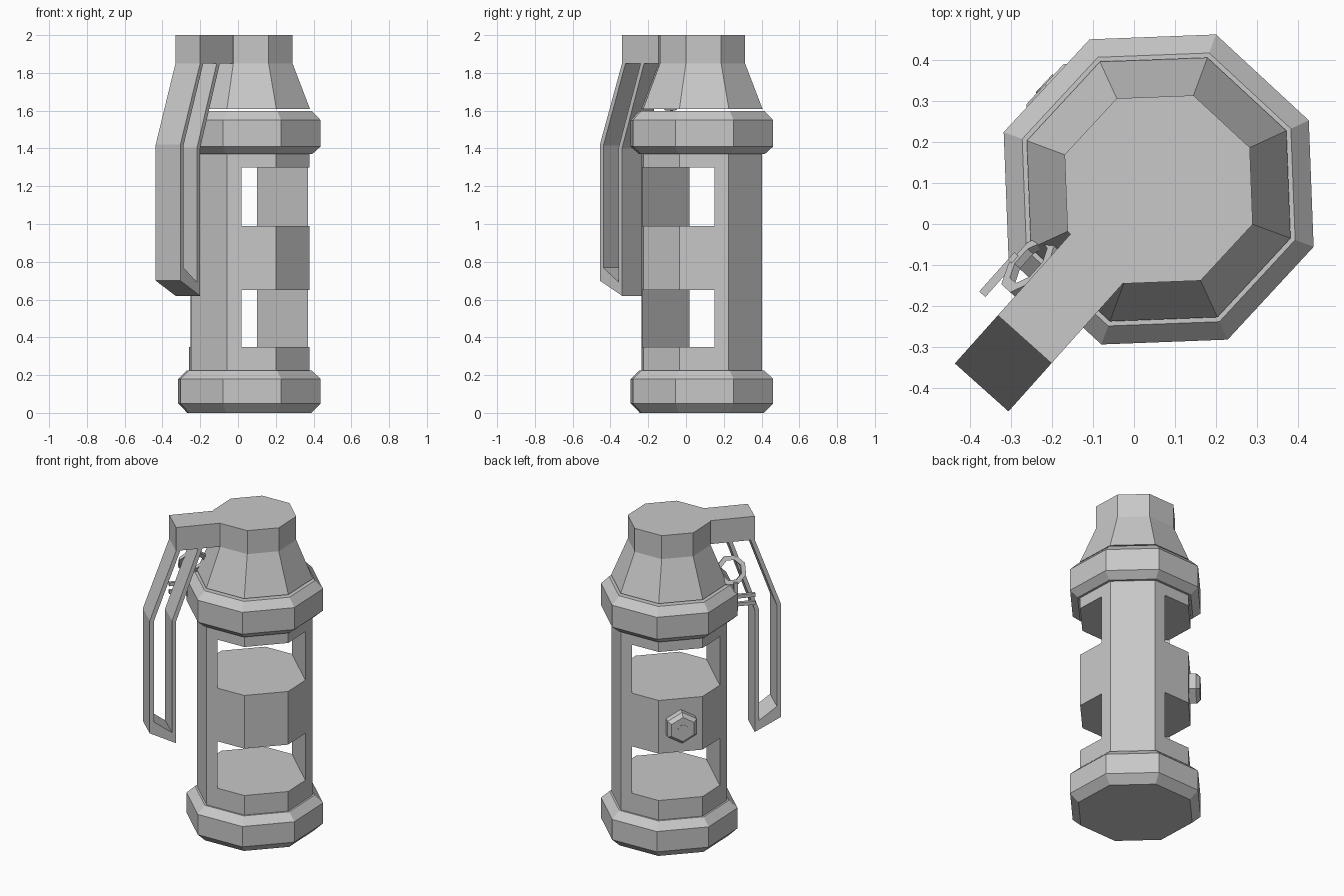
import bpy, bmesh
from math import cos, sin, pi, radians
from mathutils import Matrix

if "Cube" in bpy.data.objects:
    bpy.data.objects.remove(bpy.data.objects["Cube"], do_unlink=True)

GREY = (0.58, 0.58, 0.58, 1)
metal = bpy.data.materials.new("plain_grey")
metal.use_nodes = True
metal.diffuse_color = GREY
metal.node_tree.nodes["Principled BSDF"].inputs["Base Color"].default_value = GREY

# Axis of the canister, and the turned frames of body and lever
AXIS = Matrix.Translation((0.06, 0.084, 0))
BODY = AXIS @ Matrix.Rotation(radians(47.2), 4, 'Z')
LEVER = AXIS @ Matrix.Rotation(radians(48.2), 4, 'Z')


def finish(name, bm, matrix):
    bmesh.ops.recalc_face_normals(bm, faces=bm.faces)
    mesh = bpy.data.meshes.new(name)
    bm.to_mesh(mesh)
    bm.free()
    mesh.transform(matrix)
    mesh.materials.append(metal)
    obj = bpy.data.objects.new(name, mesh)
    bpy.context.collection.objects.link(obj)
    return obj


def lathe(name, profile, sides, phase, matrix):
    """Faceted solid through (radius, height) pairs, capped at both ends."""
    bm = bmesh.new()
    rings = [[bm.verts.new((r * cos(phase + 2 * pi * k / sides),
                            r * sin(phase + 2 * pi * k / sides), z))
              for k in range(sides)] for r, z in profile]
    for a, b in zip(rings, rings[1:]):
        for k in range(sides):
            n = (k + 1) % sides
            bm.faces.new((a[k], a[n], b[n], b[k]))
    bm.faces.new(rings[0][::-1])
    bm.faces.new(rings[-1])
    return finish(name, bm, matrix)


def octagon(name, profile):
    return lathe(name, profile, 8, pi / 8, BODY)


def box(name, low, high, matrix):
    bm = bmesh.new()
    bmesh.ops.create_cube(bm, size=1)
    for v in bm.verts:
        v.co = [l + (h - l) * (c + 0.5) for l, h, c in zip(low, high, v.co)]
    return finish(name, bm, matrix)


def strip(name, outer, inner, width, matrix, closed=False):
    """Band between two matching XZ paths, given thickness along Y."""
    bm = bmesh.new()
    o, i = ([bm.verts.new((x, -width / 2, z)) for x, z in path] for path in (outer, inner))
    count = len(o)
    for k in range(count if closed else count - 1):
        n = (k + 1) % count
        bm.faces.new((o[k], o[n], i[n], i[k]))
    grown = bmesh.ops.extrude_face_region(bm, geom=bm.faces[:], use_keep_orig=True)
    moved = [g for g in grown["geom"] if isinstance(g, bmesh.types.BMVert)]
    bmesh.ops.translate(bm, verts=moved, vec=(0, width, 0))
    return finish(name, bm, matrix)


# Canister body, with two windows cut straight through between the pillars
body = octagon("canister_body", [(0.34, 0.2), (0.34, 1.39)])
for low, high in ((0.35, 0.65), (0.99, 1.30)):
    cutter = box("window_cutter", (-0.26, -0.6, low), (0.26, 0.6, high), BODY)
    cutter.hide_render = True
    mod = body.modifiers.new("window", 'BOOLEAN')
    mod.operation, mod.solver, mod.object = 'DIFFERENCE', 'EXACT', cutter
    bpy.context.view_layer.update()
    graph = bpy.context.evaluated_depsgraph_get()
    cut_mesh = bpy.data.meshes.new_from_object(body.evaluated_get(graph))
    body.modifiers.clear()
    body.data = cut_mesh
    bpy.data.objects.remove(cutter, do_unlink=True)

# Collars, neck and cap
octagon("base_collar", [(0.35, 0), (0.402, 0.05), (0.402, 0.18), (0.352, 0.225)])
octagon("top_collar", [(0.355, 1.37), (0.402, 1.41), (0.402, 1.55), (0.354, 1.598)])
octagon("neck_and_cap", [(0.342, 1.61), (0.244, 1.85), (0.244, 2.0)])

# Safety lever: arm on the cap and a bent hollow frame
box("lever_arm", (-0.489, -0.0875, 1.85), (-0.2, 0.0875, 2.0), LEVER)
outside = [(-0.489, 1.85), (-0.646, 1.42), (-0.646, 0.70),
           (-0.489, 0.62), (-0.489, 1.40), (-0.332, 1.85)]
inside = [(-0.464, 1.85), (-0.621, 1.415), (-0.621, 0.77),
          (-0.513, 0.69), (-0.513, 1.405), (-0.357, 1.85)]
strip("lever_frame", outside, inside, 0.175, LEVER)

# Pull ring, tilted against the lever, with its pin
circle = [(cos(k * pi / 4 + pi / 8), sin(k * pi / 4 + pi / 8)) for k in range(8)]
strip("pull_ring", [(0.09 * x, 0.09 * z) for x, z in circle],
      [(0.062 * x, 0.062 * z) for x, z in circle], 0.02,
      LEVER @ Matrix.Translation((-0.344, 0.108, 1.68)) @ Matrix.Rotation(radians(25), 4, 'X'),
      closed=True)
box("pin_stem", (-0.372, 0.138, 1.44), (-0.348, 0.16, 1.62), LEVER)
for z in (1.48, 1.53):
    box("pin_prong", (-0.476, 0.14, z - 0.011), (-0.348, 0.16, z + 0.011), LEVER)

# Hexagonal side knob with a small centre disc
KNOB = BODY @ Matrix.Translation((0, 0, 0.82)) @ Matrix.Rotation(radians(-90), 4, 'X')
lathe("side_knob", [(0.1, 0.3), (0.1, 0.355), (0.077, 0.377)], 6, pi / 2, KNOB)
lathe("knob_disc", [(0.03, 0.374), (0.03, 0.38)], 12, 0, KNOB)
